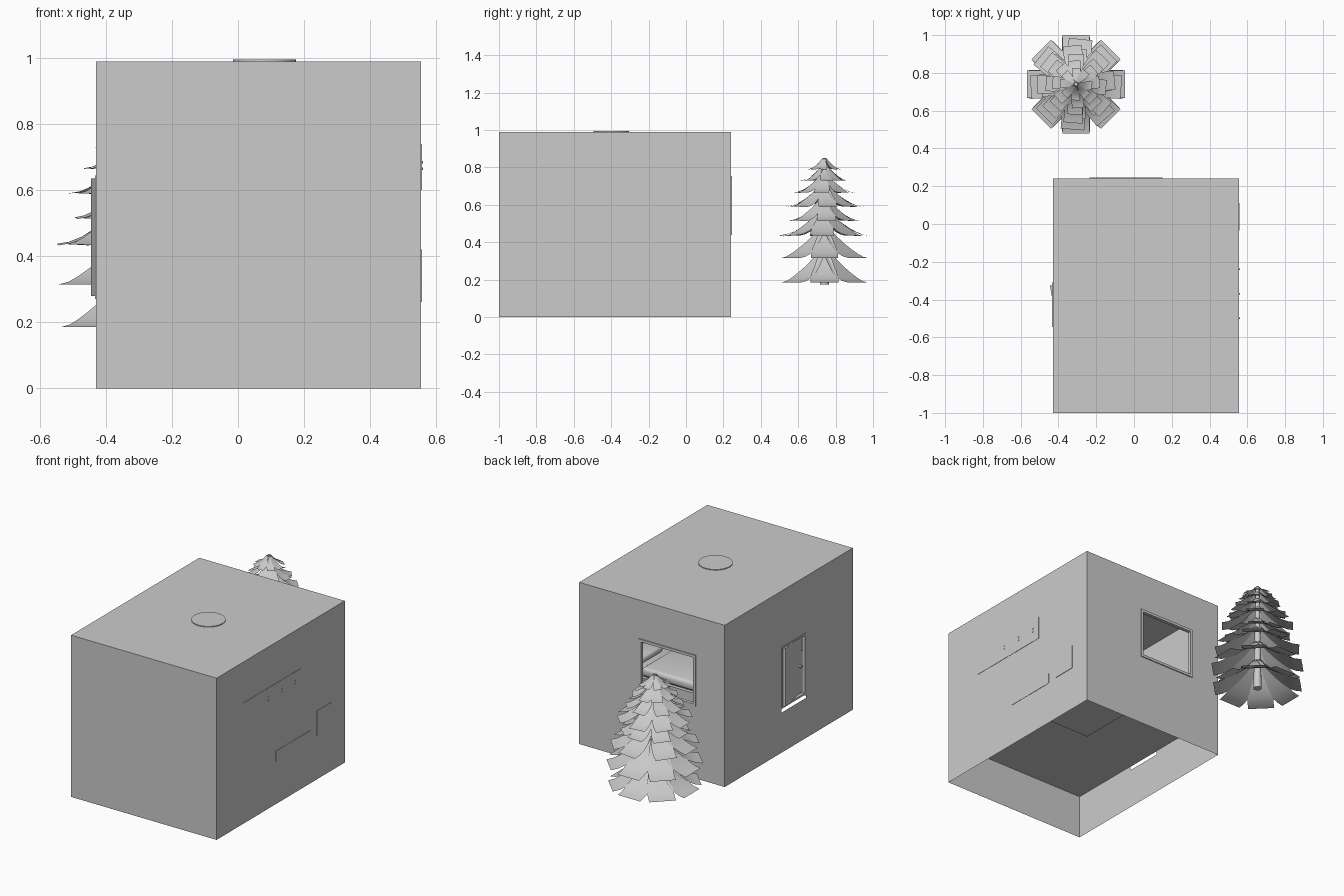
import bpy, bmesh, math, random
from mathutils import Vector, Matrix

if "Cube" in bpy.data.objects:
    bpy.data.objects.remove(bpy.data.objects["Cube"])

random.seed(4)
X0, X1, Y0, Y1, Z1, FLOOR = -0.43, 0.555, -1.0, 0.24, 0.99, 0.27


def mesh_object(name, verts, faces):
    me = bpy.data.meshes.new(name)
    me.from_pydata(verts, [], faces)
    ob = bpy.data.objects.new(name, me)
    bpy.context.collection.objects.link(ob)
    return ob


def smooth(ob):
    bpy.ops.object.select_all(action='DESELECT')
    ob.select_set(True)
    bpy.context.view_layer.objects.active = ob
    bpy.ops.object.shade_smooth_by_angle()


def box(name, lo, hi, bevel=0.0):
    bm = bmesh.new()
    bmesh.ops.create_cube(bm, size=1)
    for v in bm.verts:
        v.co = Vector([(a + b) / 2 + c * (b - a) for a, b, c in zip(lo, hi, v.co)])
    if bevel:
        bmesh.ops.bevel(bm, geom=bm.edges[:], offset=bevel, segments=4,
                        profile=0.5, affect='EDGES')
    me = bpy.data.meshes.new(name)
    bm.to_mesh(me)
    bm.free()
    ob = bpy.data.objects.new(name, me)
    bpy.context.collection.objects.link(ob)
    if bevel:
        smooth(ob)
    return ob


def cylinder(name, r1, r2, depth, loc, sides=12, rot=(0, 0, 0)):
    bpy.ops.mesh.primitive_cone_add(vertices=sides, radius1=r1, radius2=r2, depth=depth,
                                    location=loc, rotation=rot)
    ob = bpy.context.object
    ob.name = name
    smooth(ob)
    return ob


def wall(name, place, u, z, hole=None):
    """Thin wall over the span u and height z, with an optional rectangular hole."""
    rect = lambda a, b: [(a[0], b[0]), (a[1], b[0]), (a[1], b[1]), (a[0], b[1])]
    pts, faces = rect(u, z), [(0, 1, 2, 3)]
    if hole:
        pts += rect(*hole)
        faces = [(i, (i + 1) % 4, 4 + (i + 1) % 4, 4 + i) for i in range(4)]
    return mesh_object(name, [place(*p) for p in pts], faces)


def frame(name, place, u, z, w, d0, d1):
    """Four bars around an opening; place maps (along, height, depth) to a point."""
    bars = [(u[0], u[1], z[0], z[0] + w), (u[0], u[1], z[1] - w, z[1]),
            (u[0], u[0] + w, z[0] + w, z[1] - w), (u[1] - w, u[1], z[0] + w, z[1] - w)]
    for i, (a, b, c, d) in enumerate(bars):
        box(f"{name}_{i}", place(a, c, d0), place(b, d, d1))


# Room shell: paper-thin walls, roof and raised floor, open underneath
win_u, win_z = (-0.235, 0.15), (0.44, 0.755)
door_u, door_z = (-0.545, -0.31), (0.245, 0.645)
wall("front_wall", lambda u, z: (u, Y0, z), (X0, X1), (0, Z1))
wall("back_wall", lambda u, z: (u, Y1, z), (X0, X1), (0, Z1), (win_u, win_z))
wall("right_wall", lambda u, z: (X1, u, z), (Y0, Y1), (0, Z1))
wall("left_wall", lambda u, z: (X0, u, z), (Y0, Y1), (0, Z1), (door_u, door_z))
wall("roof", lambda u, v: (u, v, Z1), (X0, X1), (Y0, Y1))
wall("floor", lambda u, v: (u, v, FLOOR), (X0, X1), (Y0, Y1))

# Window and door
frame("window_frame", lambda u, z, d: (u, d, z), win_u, win_z, 0.016, 0.225, 0.246)
frame("door_frame", lambda u, z, d: (d, u, z), door_u, (FLOOR, door_z[1]), 0.012, -0.433, -0.415)
door = box("door_panel", (-0.009, -0.21, 0.28), (0.009, 0, 0.635))
door.location = (-0.436, -0.325, 0)
door.rotation_euler = (0, 0, math.radians(10))
cylinder("door_knob", 0.009, 0.009, 0.05, (-0.402, -0.51, 0.45), 12, (0, math.pi / 2, 0))

# Bed against the right wall
box("bed_base", (-0.01, -0.43, 0.262), (0.557, -0.10, 0.325))
box("mattress", (0.0, -0.42, 0.325), (0.545, -0.11, 0.375), 0.015)
box("duvet", (-0.012, -0.435, 0.335), (0.37, -0.095, 0.39), 0.02)
box("pillow", (0.41, -0.37, 0.37), (0.53, -0.16, 0.41), 0.018)

# Bedside cabinet with a lamp
box("nightstand", (0.42, -0.035, FLOOR), (0.558, 0.11, 0.42))
box("nightstand_drawer", (0.412, -0.02, 0.35), (0.42, 0.095, 0.405))
cylinder("lamp_stem", 0.01, 0.01, 0.07, (0.49, 0.04, 0.455))
cylinder("lamp_shade", 0.045, 0.028, 0.06, (0.49, 0.04, 0.51), 24)

# Wall cabinet with three pairs of pegs
box("wall_cabinet", (0.46, -0.74, 0.60), (0.557, -0.19, 0.74))
for y in (-0.50, -0.37, -0.24):
    for z in (0.665, 0.685):
        cylinder("cabinet_peg", 0.004, 0.004, 0.11, (0.505, y, z), 8, (0, math.pi / 2, 0))

# Round ceiling light showing through the roof
cylinder("ceiling_light", 0.095, 0.095, 0.03, (0.08, -0.40, 0.98), 48)

# Tree of curved strip leaves in eight tiers: (bottom height, reach, rise, leaf width)
TX, TY = -0.307, 0.74
tiers = [(0.185, 0.250, 0.17, 0.15), (0.315, 0.260, 0.16, 0.145), (0.435, 0.240, 0.14, 0.125),
         (0.515, 0.185, 0.12, 0.10), (0.590, 0.205, 0.12, 0.10), (0.665, 0.160, 0.10, 0.08),
         (0.730, 0.125, 0.08, 0.065), (0.790, 0.085, 0.055, 0.045)]
verts, faces = [], []
STEPS = 6
for k, (z0, reach, rise, width) in enumerate(tiers):
    for j in range(8):
        ang = j * math.pi / 4 + (0 if k < 2 else random.uniform(-0.12, 0.12))
        turn = Matrix.Rotation(ang, 3, 'Z')
        tilt = 0 if k < 2 else random.uniform(-0.06, 0.06)
        base = len(verts)
        for i in range(STEPS + 1):
            t = i / STEPS
            r = 0.012 + (reach - 0.012) * t
            z = z0 + rise * (1 - t) ** 1.7
            half = width / 2 * (0.35 + 0.65 * min(1, t * 1.7))
            for s in (-1, 1):
                p = turn @ Vector((r, s * half, z + s * half * tilt))
                verts.append(p + Vector((TX, TY, 0)))
        faces += [(base + 2 * i, base + 2 * i + 2, base + 2 * i + 3, base + 2 * i + 1)
                  for i in range(STEPS)]
leaves = mesh_object("tree_leaves", verts, faces)
smooth(leaves)
cylinder("tree_trunk", 0.024, 0.010, 0.675, (TX, TY, 0.5125), 12)
